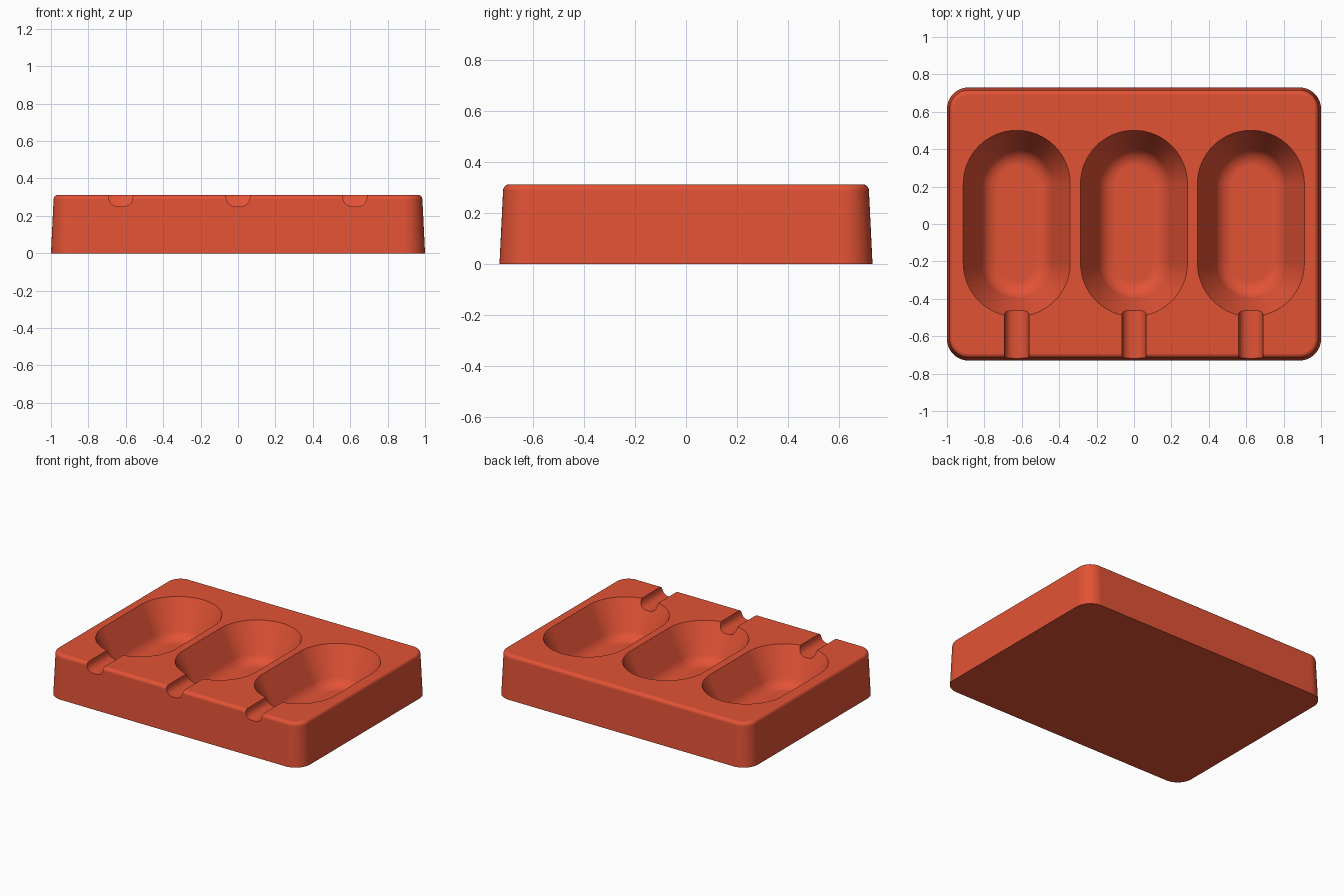
import bpy
import bmesh
from math import cos, sin, pi, radians, copysign

if "Cube" in bpy.data.objects:
    bpy.data.objects.remove(bpy.data.objects["Cube"])

HEIGHT = 0.312
CELLS = (-0.627, 0, 0.625)

red = bpy.data.materials.new("warm red")
red.use_nodes = True
red.diffuse_color = (0.76, 0.085, 0.036, 1)
red.node_tree.nodes["Principled BSDF"].inputs["Base Color"].default_value = red.diffuse_color


def rounded_ring(hx, hy, r, z, steps=16):
    """Rounded rectangle outline; a full radius gives a stadium."""
    points = []
    for quarter, (sx, sy) in enumerate(((1, 1), (-1, 1), (-1, -1), (1, -1))):
        for i in range(steps + 1):
            a = (quarter + i / steps) * pi / 2
            points.append((sx * (hx - r) + r * cos(a), sy * (hy - r) + r * sin(a), z))
    return points


def soft_power(value, exponent=0.8):
    return copysign(abs(value) ** exponent, value)


def loft(name, rings, location=(0, 0, 0)):
    """Closed solid through a stack of matching outlines."""
    bm = bmesh.new()
    loops = [[bm.verts.new(p) for p in ring] for ring in rings]
    n = len(loops[0])
    for low, high in zip(loops, loops[1:]):
        for i in range(n):
            j = (i + 1) % n
            bm.faces.new((low[i], low[j], high[j], high[i]))
    bm.faces.new(loops[0])
    bm.faces.new(loops[-1])
    bmesh.ops.remove_doubles(bm, verts=bm.verts, dist=0.0001)
    bmesh.ops.recalc_face_normals(bm, faces=bm.faces)
    mesh = bpy.data.meshes.new(name)
    bm.to_mesh(mesh)
    bm.free()
    mesh.materials.append(red)
    obj = bpy.data.objects.new(name, mesh)
    obj.location = location
    bpy.context.collection.objects.link(obj)
    return obj


# Tapered block with a small rounded top edge
FILLET, TAPER = 0.025, 0.014
rings = [rounded_ring(1, 0.73, 0.115, 0)]
for i in range(7):
    a = i / 6 * pi / 2
    inset = TAPER + FILLET * (1 - cos(a))
    rings.append(rounded_ring(1 - inset, 0.73 - inset, 0.115 - inset,
                              HEIGHT - FILLET + FILLET * sin(a)))
tray = loft("mould_tray", rings)

# Well section: sloping wall, then a curve into a flat floor
SLOPE, WALL_RUN, CURVE = radians(63), 0.1, 0.1
WALL_DROP = WALL_RUN * sin(SLOPE) / cos(SLOPE)
section = [(-WALL_RUN / 2, WALL_DROP / 2)]
for i in range(9):
    a = SLOPE * (1 - i / 8)
    section.append((WALL_RUN + CURVE * (sin(SLOPE) - sin(a)),
                    -WALL_DROP - CURVE * (cos(a) - cos(SLOPE))))

cutters = []
for x in CELLS:
    well = [rounded_ring(0.286 - inset, 0.498 - inset, 0.286 - inset, z)
            for inset, z in section]
    cutters.append(loft("well_cutter", well, (x, 0.003, HEIGHT)))

    # Stick groove leading to the front
    angles = [k * pi / 16 for k in range(32)]
    groove = [[(0.065 * soft_power(cos(a)), y, 0.063 * soft_power(sin(a))) for a in angles]
              for y in (-0.85, -0.43)]
    cutters.append(loft("stick_groove_cutter", groove, (x, 0, HEIGHT)))

bpy.ops.object.select_all(action='DESELECT')
bpy.context.view_layer.objects.active = tray
tray.select_set(True)
for cutter in cutters:
    cutter.hide_render = True
    cut = tray.modifiers.new("cut", 'BOOLEAN')
    cut.operation = 'DIFFERENCE'
    cut.solver = 'EXACT'
    cut.object = cutter
    bpy.ops.object.modifier_apply(modifier=cut.name)
    bpy.data.objects.remove(cutter)

# Smooth curves, crisp rims, flat large faces
bpy.ops.object.shade_smooth_by_angle(angle=radians(30))
weighted = tray.modifiers.new("weighted_normals", 'WEIGHTED_NORMAL')
weighted.keep_sharp = True
